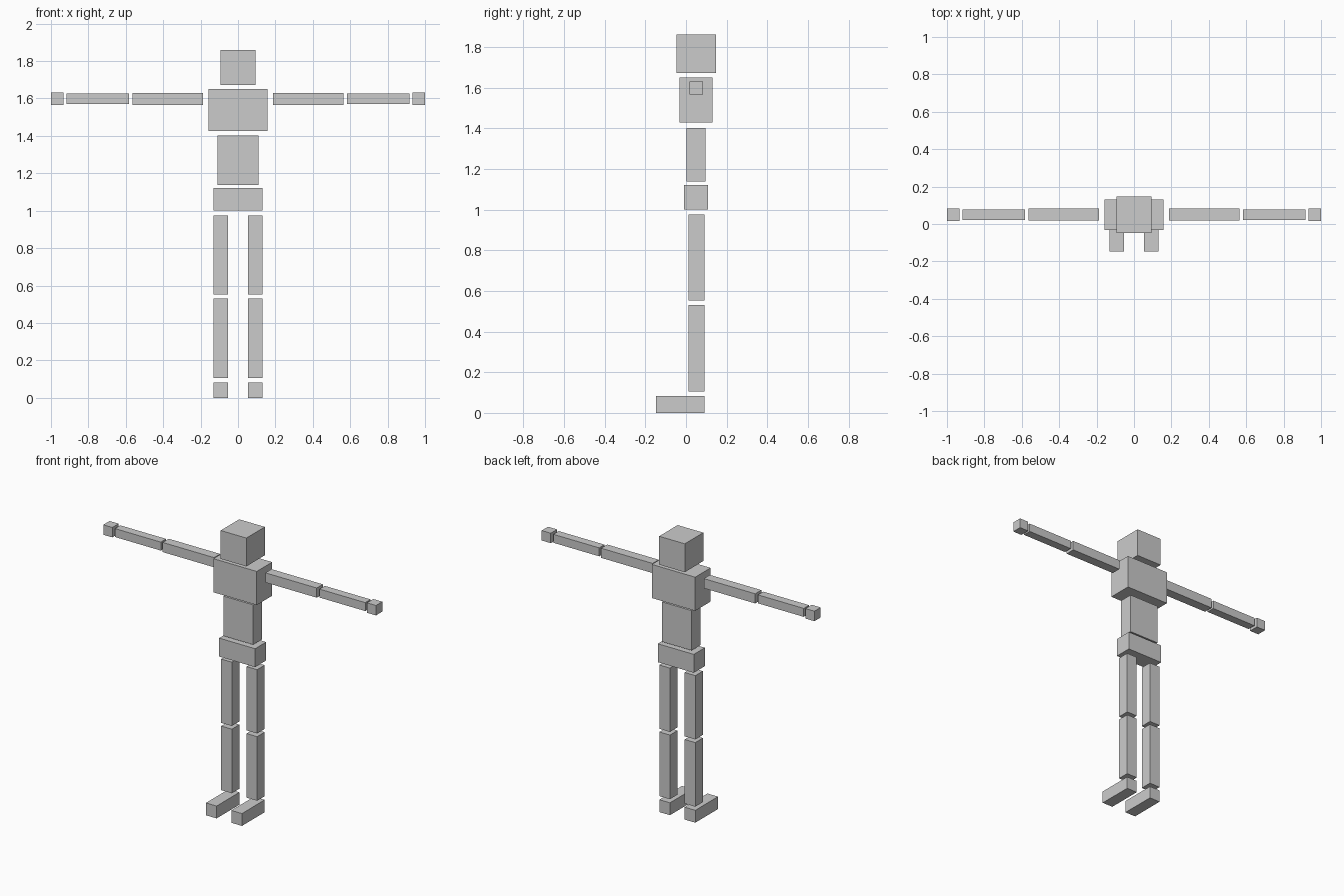
import bpy

if "Cube" in bpy.data.objects:
    bpy.data.objects.remove(bpy.data.objects["Cube"])

grey = bpy.data.materials.new("plain grey")
grey.diffuse_color = (0.6, 0.6, 0.6, 1)
grey.use_nodes = True
grey.node_tree.nodes["Principled BSDF"].inputs["Base Color"].default_value = grey.diffuse_color


def block(name, x, y, z):
    """Box spanning the (min, max) range on each axis."""
    bpy.ops.mesh.primitive_cube_add(size=1, location=[sum(r) / 2 for r in (x, y, z)])
    ob = bpy.context.object
    ob.name = name
    ob.scale = [r[1] - r[0] for r in (x, y, z)]
    bpy.ops.object.transform_apply(location=False, rotation=False, scale=True)
    ob.data.materials.append(grey)


def pair(name, x, y, z):
    """The same block on both sides of the body."""
    block("left_" + name, x, y, z)
    block("right_" + name, (-x[1], -x[0]), y, z)


# Head and torso
block("head", (-0.094, 0.094), (-0.047, 0.147), (1.672, 1.86))
block("chest", (-0.159, 0.159), (-0.031, 0.131), (1.427, 1.65))
block("abdomen", (-0.109, 0.109), (0.003, 0.097), (1.138, 1.402))
block("hips", (-0.132, 0.132), (-0.009, 0.107), (1.0, 1.122))

# Arms, held straight out; each segment is a square bar about one axis
ARM_Y, ARM_Z = 0.05, 1.598
for name, x, r in (("upper_arm", (0.188, 0.565), 0.032),
                   ("forearm", (0.582, 0.918), 0.028),
                   ("hand", (0.934, 1.0), 0.033)):
    pair(name, x, (ARM_Y - r, ARM_Y + r), (ARM_Z - r, ARM_Z + r))

# Legs and forward-pointing feet
LEG_X = (0.054, 0.132)
pair("thigh", LEG_X, (0.012, 0.091), (0.552, 0.975))
pair("shin", LEG_X, (0.012, 0.091), (0.106, 0.531))
pair("foot", LEG_X, (-0.147, 0.091), (0.0, 0.082))
